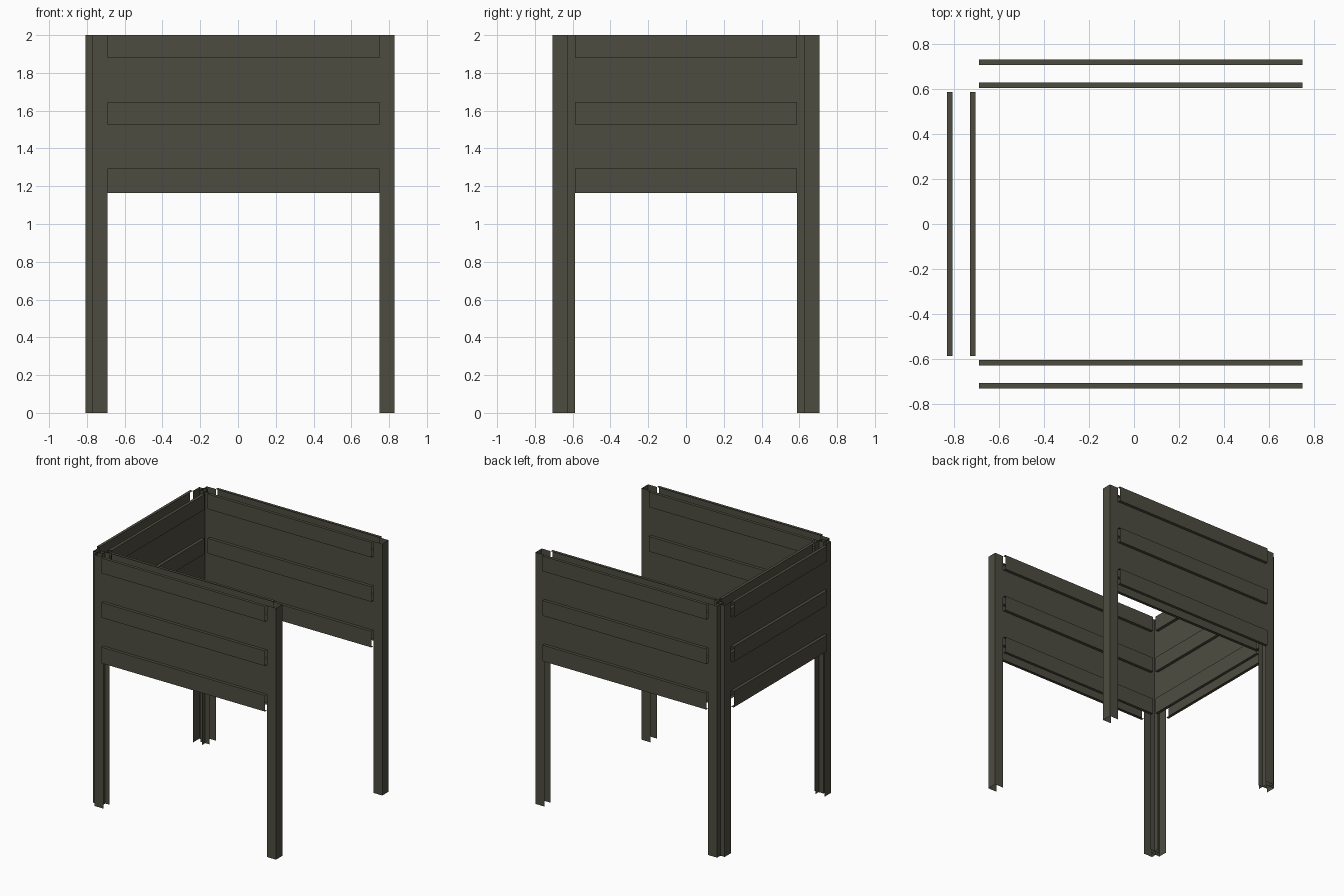
import bpy
import bmesh
from mathutils import Vector

default = bpy.data.objects.get("Cube")
if default:
    bpy.data.objects.remove(default, do_unlink=True)

TOP = 2.0
RIBS = [(1.165, 1.293), (1.527, 1.647), (1.88, TOP)]  # raised bands, bottom to top
RIB = 0.024      # how far a band stands off the sheet
GAP = 0.079      # between the outer and inner sheet, and the leg width
UP = Vector((0, 0, 1))

paint = bpy.data.materials.new("dark olive steel")
paint.use_nodes = True
colour = (0.075, 0.073, 0.052, 1)
paint.diffuse_color = colour
paint.node_tree.nodes["Principled BSDF"].inputs["Base Color"].default_value = colour


def sheet(name, path, sweep, facing):
    """Sweep an open path into a thin folded sheet whose net normal follows facing."""
    bm = bmesh.new()
    verts = [bm.verts.new(p) for p in path]
    far = [bm.verts.new(p + sweep) for p in path]
    for i in range(len(path) - 1):
        bm.faces.new((verts[i], verts[i + 1], far[i + 1], far[i]))
    bm.normal_update()
    net = sum((f.normal * f.calc_area() for f in bm.faces), Vector())
    if net.dot(facing) < 0:
        bmesh.ops.reverse_faces(bm, faces=bm.faces[:])
    mesh = bpy.data.meshes.new(name)
    bm.to_mesh(mesh)
    bm.free()
    mesh.materials.append(paint)
    obj = bpy.data.objects.new(name, mesh)
    bpy.context.collection.objects.link(obj)


def wall(name, along, out, distance, start, end):
    """Double ribbed wall between two channel legs."""
    # Ribbed outer and inner sheets
    for side, depth, facing in (("outer", distance, out), ("inner", distance - GAP, -out)):
        path = []
        for low, high in RIBS:
            for z, step in ((low, 0), (low, RIB), (high, RIB), (high, 0)):
                path.append(along * start + out * depth + facing * step + UP * z)
        sheet(f"{name}_{side}_panel", path, along * (end - start), facing)
    # Folded legs, open towards the wall
    for label, edge, way in (("start", start, -1), ("end", end, 1)):
        web = edge + way * GAP
        corners = ((edge, 0), (web, 0), (web, GAP), (edge, GAP))
        path = [along * u + out * (distance - d) for u, d in corners]
        sheet(f"{name}_{label}_leg", path, UP * TOP, along * way)


X, Y = Vector((1, 0, 0)), Vector((0, 1, 0))
wall("front", X, -Y, 0.707, -0.69, 0.75)
wall("back", X, Y, 0.707, -0.69, 0.75)
wall("right", Y, -X, 0.807, -0.587, 0.587)
